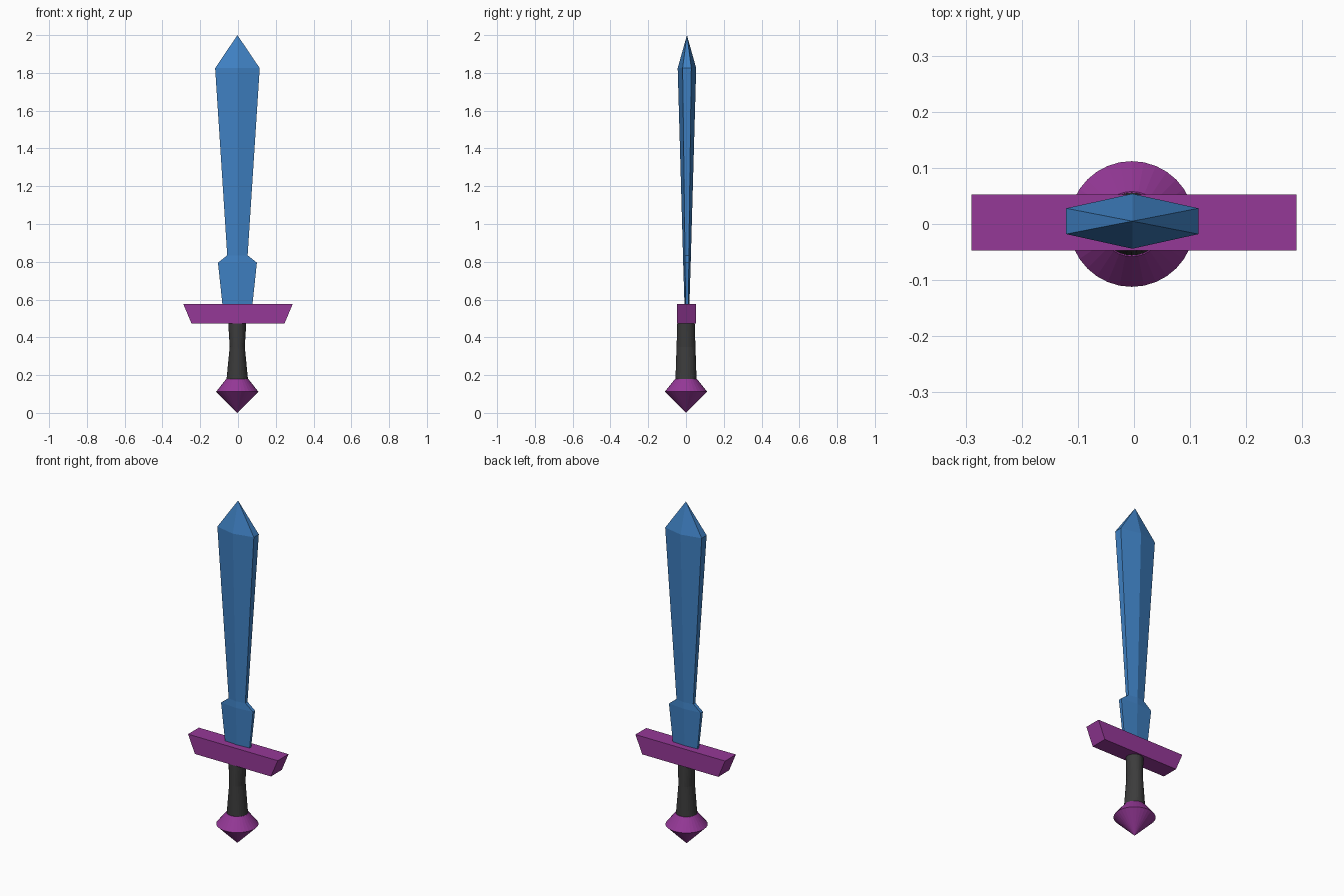
import bpy, math

if "Cube" in bpy.data.objects:
    bpy.data.objects.remove(bpy.data.objects["Cube"])


def material(name, color):
    m = bpy.data.materials.new(name)
    m.diffuse_color = (*color, 1)
    m.use_nodes = True
    m.node_tree.nodes["Principled BSDF"].inputs["Base Color"].default_value = m.diffuse_color
    return m


def make(name, verts, faces, mat):
    me = bpy.data.meshes.new(name)
    me.from_pydata(verts, [], faces)
    me.update()
    me.materials.append(mat)
    ob = bpy.data.objects.new(name, me)
    bpy.context.collection.objects.link(ob)
    return ob


def loft(name, rings, mat, start=None, end=None):
    """Skin equal-sized rings, bottom to top; close with a point or a flat cap."""
    n = len(rings[0])
    verts = [v for r in rings for v in r]
    faces = []
    for k in range(len(rings) - 1):
        a, b = k * n, (k + 1) * n
        faces += [(a + i, a + (i + 1) % n, b + (i + 1) % n, b + i) for i in range(n)]
    last = (len(rings) - 1) * n
    if start:
        verts.append(start)
        faces += [(len(verts) - 1, (i + 1) % n, i) for i in range(n)]
    else:
        faces.append(tuple(reversed(range(n))))
    if end:
        verts.append(end)
        faces += [(last + i, last + (i + 1) % n, len(verts) - 1) for i in range(n)]
    else:
        faces.append(tuple(range(last, last + n)))
    return make(name, verts, faces, mat)


def ellipse(rx, ry, z, cx=-0.004, n=32):
    return [(cx + rx * math.cos(2 * math.pi * i / n),
             ry * math.sin(2 * math.pi * i / n), z) for i in range(n)]


blue = material("blade_blue", (0.05, 0.22, 0.55))
purple = material("guard_purple", (0.30, 0.04, 0.31))
dark = material("grip_dark", (0.045, 0.045, 0.045))

# Blade: six-sided section with central ridges and blunt edges
CX, CY = -0.003, 0.005


def blade_ring(z, w, ridge, edge):
    return [(CX + x, CY + y, z) for x, y in
            ((w, -edge), (w, edge), (0, ridge), (-w, edge), (-w, -edge), (0, -ridge))]


loft("blade", [
    blade_ring(0.57, 0.079, 0.013, 0.007),
    blade_ring(0.795, 0.103, 0.020, 0.010),
    blade_ring(0.834, 0.054, 0.021, 0.010),
    blade_ring(1.825, 0.118, 0.049, 0.023),
], blue, end=(CX, CY, 2.0))

# Crossguard: bar wider along its top
def guard_ring(z, w):
    return [(x, y + 0.003, z) for x, y in ((w, -0.05), (w, 0.05), (-w, 0.05), (-w, -0.05))]


loft("crossguard", [guard_ring(0.473, 0.246), guard_ring(0.577, 0.29)], purple)

# Grip: waisted from the front, straight from the side
loft("grip", [ellipse(0.057, 0.056, 0.175), ellipse(0.040, 0.050, 0.35),
              ellipse(0.048, 0.046, 0.48)], dark)

# Pommel: pointed double cone
loft("pommel", [ellipse(0.112, 0.112, 0.112), ellipse(0.058, 0.058, 0.18)],
     purple, start=(-0.004, 0, 0))
